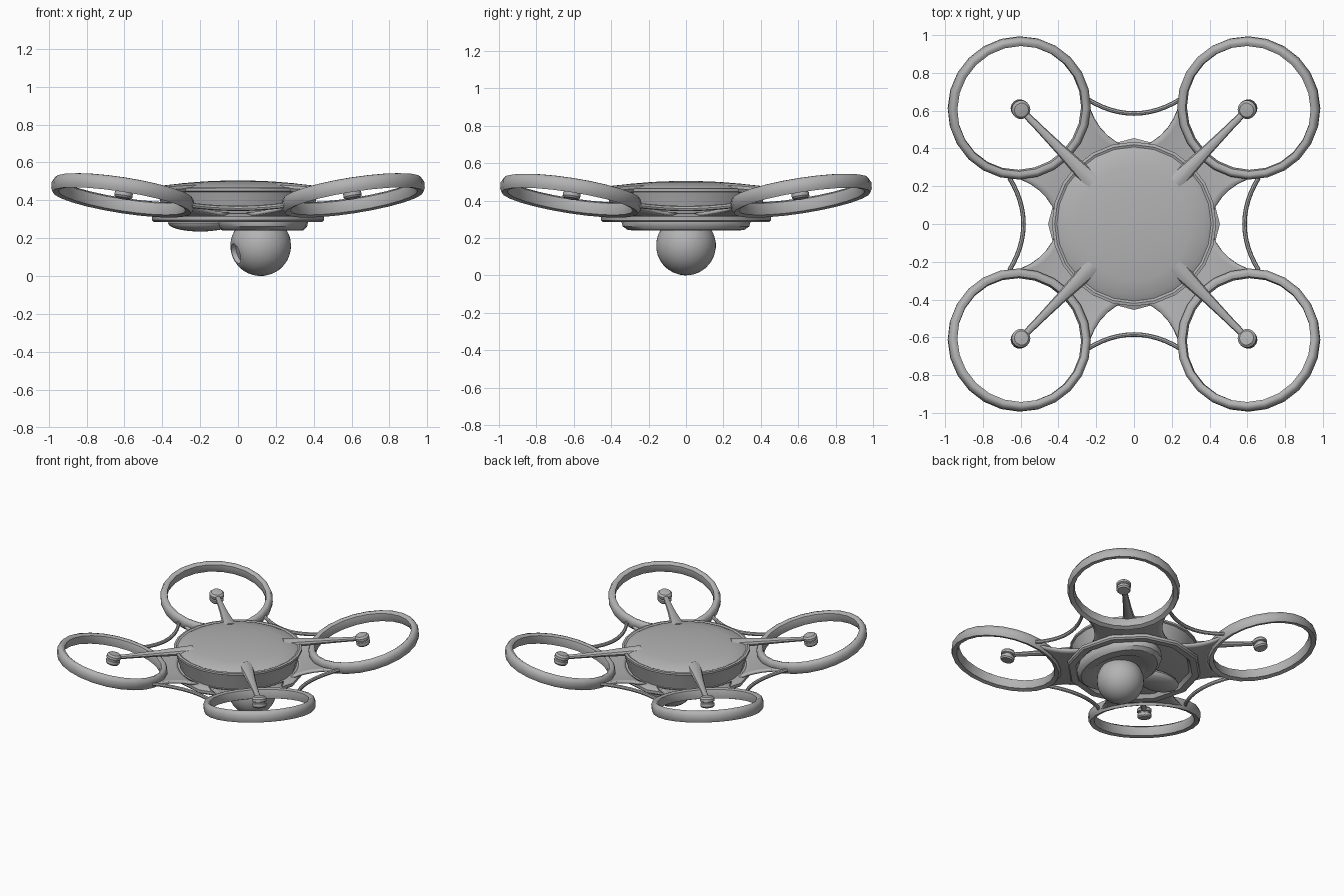
import bpy, bmesh, math
from mathutils import Vector, Matrix

if "Cube" in bpy.data.objects:
    bpy.data.objects.remove(bpy.data.objects["Cube"])

grey = bpy.data.materials.new("plain grey")
grey.use_nodes = True
COLOUR = (0.45, 0.45, 0.45, 1)
grey.diffuse_color = COLOUR
grey.node_tree.nodes["Principled BSDF"].inputs["Base Color"].default_value = COLOUR


def finish(name, bm, matrix=None, angle=35):
    """Turn a bmesh into a smooth-shaded object."""
    bmesh.ops.remove_doubles(bm, verts=bm.verts, dist=0.0005)
    bmesh.ops.recalc_face_normals(bm, faces=bm.faces)
    if matrix:
        bm.transform(matrix)
    mesh = bpy.data.meshes.new(name)
    bm.to_mesh(mesh)
    bm.free()
    mesh.materials.append(grey)
    obj = bpy.data.objects.new(name, mesh)
    bpy.context.collection.objects.link(obj)
    bpy.ops.object.select_all(action='DESELECT')
    obj.select_set(True)
    bpy.context.view_layer.objects.active = obj
    bpy.ops.object.shade_smooth_by_angle(angle=math.radians(angle))
    return obj


def skin(rows, bm, close_rows=False, close_cols=False):
    """Join rows of points with quads."""
    grid = [[bm.verts.new(p) for p in row] for row in rows]
    n, m = len(grid), len(grid[0])
    for i in range(n if close_rows else n - 1):
        for j in range(m if close_cols else m - 1):
            a, b = grid[i], grid[(i + 1) % n]
            k = (j + 1) % m
            bm.faces.new((a[j], a[k], b[k], b[j]))
    return grid


def lathe(name, profile, sides, matrix=None, closed=False, angle=35):
    """Spin a (radius, height) profile about z."""
    bm = bmesh.new()
    rows = []
    for i in range(sides):
        a = math.tau * i / sides
        rows.append([(max(r, 0.0006) * math.cos(a), max(r, 0.0006) * math.sin(a), z)
                     for r, z in profile])
    grid = skin(rows, bm, close_rows=True, close_cols=closed)
    if not closed:
        bm.faces.new([row[0] for row in grid])
        bm.faces.new([row[-1] for row in grid])
    return finish(name, bm, matrix, angle)


def tube(name, points, sizes, sides=10):
    """Sweep an elliptical section (half width, half height) along a path."""
    bm = bmesh.new()
    pts = [Vector(p) for p in points]
    rows = []
    for i, p in enumerate(pts):
        d = (pts[min(i + 1, len(pts) - 1)] - pts[max(i - 1, 0)]).normalized()
        side = d.cross(Vector((0, 0, 1))).normalized()
        up = side.cross(d)
        w, h = sizes[i]
        rows.append([p + side * w * math.cos(math.tau * k / sides)
                     + up * h * math.sin(math.tau * k / sides) for k in range(sides)])
    grid = skin(rows, bm, close_cols=True)
    bm.faces.new(grid[0])
    bm.faces.new(grid[-1])
    return finish(name, bm)


# Central body: domed lid, lip, tapering wall and recessed lower plate
lathe("body_shell", [(0.36, 0.31), (0.39, 0.32), (0.425, 0.445), (0.435, 0.45),
                     (0.435, 0.465), (0.42, 0.468), (0.405, 0.46)], 24)
lathe("body_lid", [(0.39, 0.45), (0.408, 0.462), (0.38, 0.476), (0.3, 0.49),
                   (0.18, 0.5), (0.08, 0.504), (0, 0.505)], 24)
lathe("lower_plate", [(0, 0.312), (0.38, 0.312), (0.4, 0.287), (0.445, 0.285),
                      (0.455, 0.295), (0.455, 0.315), (0.42, 0.33), (0, 0.33)], 12)

# Underside: oval camera mount and a rounded sensor bump
lathe("camera_mount", [(0, 0.315), (0.98, 0.315), (1, 0.285), (0.98, 0.262), (0.9, 0.242),
                       (0.66, 0.24), (0.6, 0.25), (0, 0.25)], 24,
      Matrix.Translation((0.13, 0, 0)) @ Matrix.Diagonal((0.24, 0.345, 1, 1)))
bm = bmesh.new()
bmesh.ops.create_uvsphere(bm, u_segments=20, v_segments=10, radius=1)
finish("sensor_bump", bm, Matrix.Translation((-0.2, 0, 0.28)) @ Matrix.Diagonal((0.17, 0.11, 0.045, 1)))

# Camera ball with a recessed lens, its axis turned sideways
C, RAD, lens = 0.16, 0.16, 0.062
rim = math.asin(lens / RAD)
ball = [(RAD * math.sin(rim + (math.pi - rim) * i / 16),
         RAD * math.cos(rim + (math.pi - rim) * i / 16)) for i in range(17)]
flat = RAD * math.cos(rim)
ball = [(0, flat - 0.02), (0.035, flat - 0.025), (0.05, flat - 0.025), (0.054, flat)] + ball
aim = Vector((-0.88, -0.36, -0.28)).to_track_quat('Z', 'Y').to_matrix().to_4x4()
lathe("camera_ball", ball, 28, Matrix.Translation((0.12, 0, C)) @ aim)

# Four corners, each with a tilted guard ring, motor, arm and web
CX, CY, CZ, TILT, RING = 0.608, 0.615, 0.428, math.radians(12.5), 0.382
ring_profile = [(RING - 0.012, -0.04), (RING - 0.002, -0.02), (RING, 0.012), (RING - 0.012, 0.036),
                (RING - 0.028, 0.04), (RING - 0.046, 0.03), (RING - 0.05, 0), (RING - 0.042, -0.032)]
motor_profile = [(0, -0.036), (0.04, -0.036), (0.048, -0.026), (0.048, -0.006), (0.04, -0.002),
                 (0.04, 0.004), (0.05, 0.008), (0.05, 0.026), (0.038, 0.038), (0, 0.042)]
corners = {"front_left": (1, -1), "front_right": (-1, -1),
           "back_left": (1, 1), "back_right": (-1, 1)}

for label, (sx, sy) in corners.items():
    # Rotation about the horizontal axis across the diagonal lifts the outer edge
    tilt = Matrix.Rotation(-TILT, 4, Vector((-sy, sx, 0)).normalized())
    lathe(label + "_guard_ring", ring_profile, 24,
          Matrix.Translation((sx * CX, sy * CY, CZ)) @ tilt, closed=True, angle=50)
    lathe(label + "_motor", motor_profile, 14,
          Matrix.Translation((sx * CX * 0.99, sy * CY * 0.99, 0.446)) @ tilt)

    # Tapering arm from the lid to the motor
    arm = [(0.31, 0.462, 0.052, 0.034), (0.42, 0.462, 0.04, 0.028), (0.55, 0.459, 0.029, 0.021),
           (0.72, 0.456, 0.021, 0.016), (0.85, 0.454, 0.018, 0.014)]
    tube(label + "_arm", [(sx * r * 0.703, sy * r * 0.711, z) for r, z, w, h in arm],
         [(w, h) for r, z, w, h in arm])

    # Concave-sided web between the body and the ring
    rows = []
    for i in range(13):
        u = i / 12
        a = math.radians(84 - 78 * u)
        b = math.radians(172 + 106 * u)
        inner = Vector((0.41 * math.cos(a), 0.41 * math.sin(a), 0.325))
        dx, dy = (RING - 0.02) * math.cos(b), (RING - 0.02) * math.sin(b)
        outer = Vector((CX + dx, CY + dy, CZ - 0.015 + (dx + dy) * 0.707 * math.tan(TILT)))
        row = []
        for j in range(7):
            v = j / 6
            p = inner.lerp(outer, v)
            bend = 0.03 * 4 * v * (1 - v) * (1 - 2 * u)
            row.append((sx * (p.x + bend), sy * (p.y - bend), p.z))
        rows.append(row)
    bm = bmesh.new()
    skin(rows, bm)
    web = finish(label + "_web", bm)
    solid = web.modifiers.new("thickness", 'SOLIDIFY')
    solid.thickness = 0.018
    solid.offset = 0

# Four bowed struts joining neighbouring rings
for label, turn in (("back", 0), ("right", 1), ("front", 2), ("left", 3)):
    spin = Matrix.Rotation(turn * math.pi / 2, 4, 'Z')
    path = []
    for i in range(13):
        t = i / 6 - 1
        path.append(spin @ Vector((0.245 * t, 0.585 + 0.075 * t * t, 0.358 + 0.015 * t * t)))
    tube(label + "_strut", path, [(0.012, 0.014)] * 13, 8)
